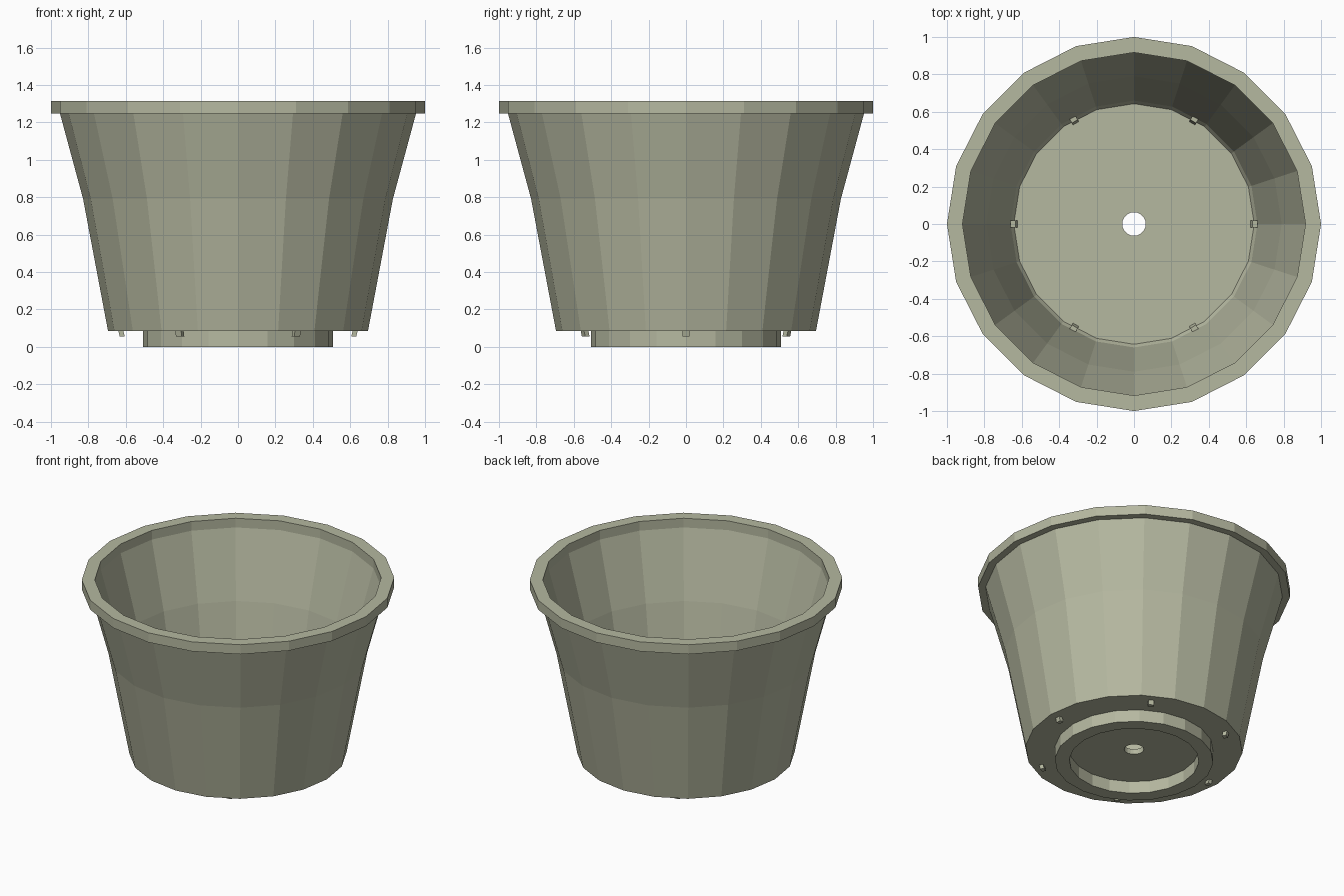
import bpy, bmesh, math

if "Cube" in bpy.data.objects:
    bpy.data.objects.remove(bpy.data.objects["Cube"])

SIDES = 20

clay = bpy.data.materials.new("sage_grey")
clay.diffuse_color = (0.462, 0.479, 0.352, 1)
clay.use_nodes = True
clay.node_tree.nodes["Principled BSDF"].inputs["Base Color"].default_value = clay.diffuse_color


def make_object(name, bm):
    bmesh.ops.recalc_face_normals(bm, faces=bm.faces)
    mesh = bpy.data.meshes.new(name)
    bm.to_mesh(mesh)
    bm.free()
    mesh.materials.append(clay)
    obj = bpy.data.objects.new(name, mesh)
    bpy.context.collection.objects.link(obj)
    return obj


def lathe(name, profile):
    """Spin a closed (radius, height) profile around z."""
    bm = bmesh.new()
    rings = []
    for r, z in profile:
        rings.append([bm.verts.new((r * math.cos(2 * math.pi * i / SIDES),
                                    r * math.sin(2 * math.pi * i / SIDES), z))
                      for i in range(SIDES)])
    for k, a in enumerate(rings):
        b = rings[(k + 1) % len(rings)]
        for i in range(SIDES):
            j = (i + 1) % SIDES
            bm.faces.new((a[i], a[j], b[j], b[i]))
    return make_object(name, bm)


# Pot: drain hole, foot ring, outer wall, rim, inner wall, floor
lathe("pot_body", [
    (0.063, 0.085), (0.415, 0.085), (0.415, 0.0), (0.508, 0.0), (0.508, 0.085),
    (0.695, 0.085), (0.828, 0.79), (0.952, 1.248), (1.0, 1.248), (1.0, 1.315),
    (0.917, 1.315), (0.917, 1.25), (0.79, 0.79), (0.66, 0.15), (0.643, 0.122),
    (0.063, 0.122),
])

# Six small pegs through the floor, leaning outward along the wall
for n in range(6):
    ang = n * math.pi / 3
    c, s = math.cos(ang), math.sin(ang)
    bm = bmesh.new()
    bmesh.ops.create_cube(bm, size=1)
    for v in bm.verts:
        top = v.co.z > 0
        r = (0.647 if top else 0.619) + v.co.x * 0.027
        t = v.co.y * 0.036
        v.co = (r * c - t * s, r * s + t * c, 0.17 if top else 0.055)
    make_object(f"drain_peg_{n + 1}", bm)
